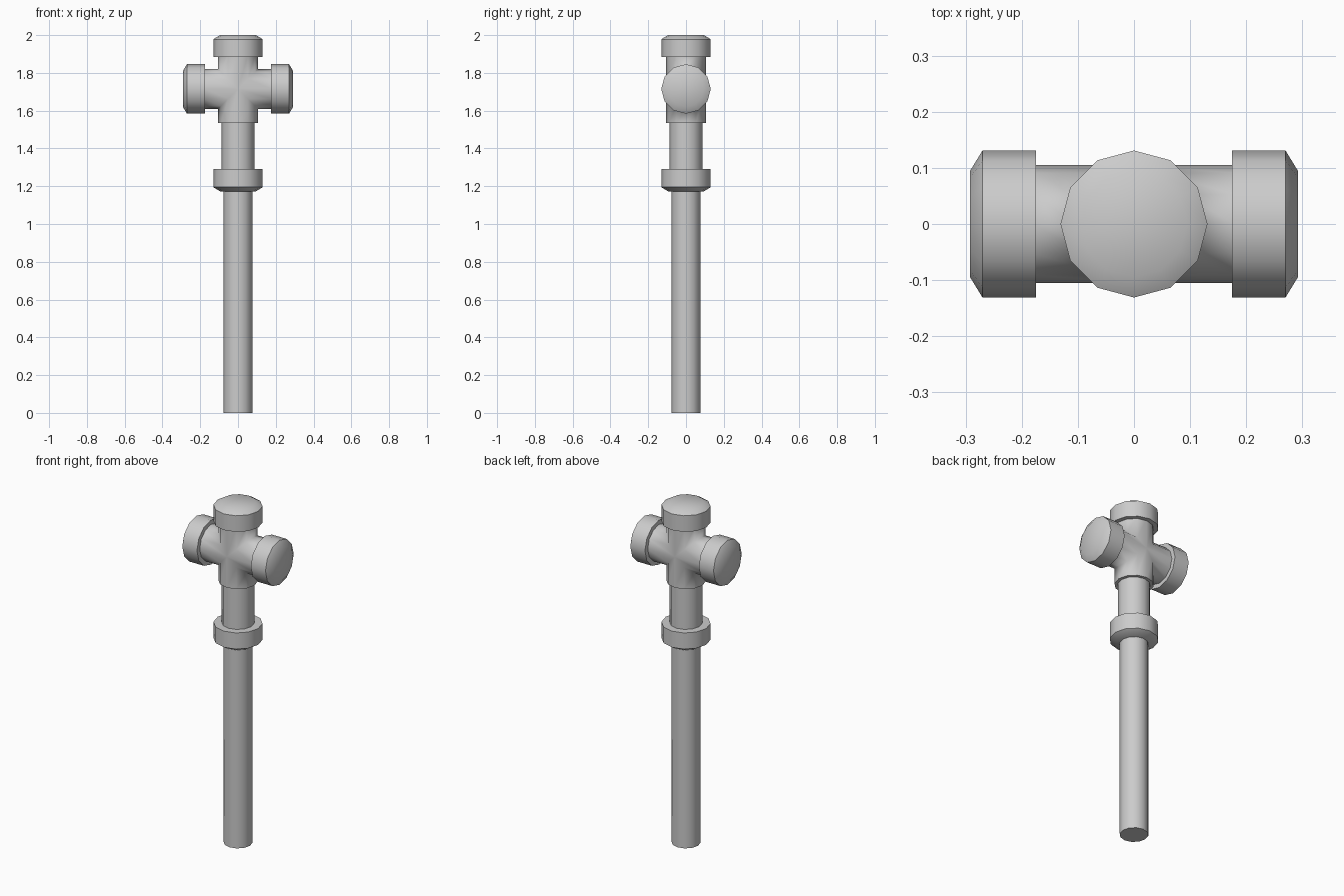
import bpy, bmesh
from math import sin, cos, pi, radians
from mathutils import Matrix, Vector

default = bpy.data.objects.get("Cube")
if default:
    bpy.data.objects.remove(default, do_unlink=True)

SIDES = 12
CENTRE_Z = 1.715

metal = bpy.data.materials.new("grey metal")
metal.use_nodes = True
colour = (0.6, 0.6, 0.6, 1)
metal.diffuse_color = colour
metal.node_tree.nodes["Principled BSDF"].inputs["Base Color"].default_value = colour


def finish(name, bm, angle):
    bmesh.ops.recalc_face_normals(bm, faces=bm.faces)
    mesh = bpy.data.meshes.new(name)
    bm.to_mesh(mesh)
    bm.free()
    mesh.materials.append(metal)
    obj = bpy.data.objects.new(name, mesh)
    bpy.context.collection.objects.link(obj)
    bpy.ops.object.select_all(action='DESELECT')
    obj.select_set(True)
    bpy.context.view_layer.objects.active = obj
    bpy.ops.object.shade_smooth_by_angle(angle=radians(angle))


def bridge(bm, a, b):
    for i in range(SIDES):
        j = (i + 1) % SIDES
        bm.faces.new((a[i], a[j], b[j], b[i]))


def turned(name, profile, matrix=Matrix()):
    """Closed solid of revolution about z from (radius, height) pairs."""
    bm = bmesh.new()
    rings = []
    for r, z in profile:
        rings.append([bm.verts.new((r * cos(2 * pi * i / SIDES),
                                    r * sin(2 * pi * i / SIDES), z))
                      for i in range(SIDES)])
    for a, b in zip(rings, rings[1:]):
        bridge(bm, a, b)
    bm.faces.new(rings[0])
    bm.faces.new(rings[-1])
    bm.transform(matrix)
    finish(name, bm, 40)


# Straight pipes
turned("lower_pipe", [(0.077, 0), (0.077, 1.19)])
turned("neck_pipe", [(0.087, 1.27), (0.087, 1.55)])

# Chamfered collar and end caps share one profile
cap = [(0.131, 0), (0.131, 0.095), (0.095, 0.117)]
turned("collar", cap, Matrix.Translation((0, 0, 1.29)) @ Matrix.Rotation(pi, 4, 'X'))
turned("top_cap", cap, Matrix.Translation((0, 0, 1.883)))
for name, side in (("left_cap", 1), ("right_cap", -1)):
    turned(name, cap, Matrix.Translation((side * 0.175, 0, CENTRE_Z))
           @ Matrix.Rotation(side * pi / 2, 4, 'Y'))

# Cross fitting: four arms mitred together at the centre
bm = bmesh.new()
radius = 0.105
for turn, length in enumerate((0.178, 0.18, 0.178, 0.18)):
    spin = Matrix.Rotation(turn * pi / 2, 3, 'Y')
    inner, outer = [], []
    for i in range(SIDES):
        y, z = radius * cos(2 * pi * i / SIDES), radius * sin(2 * pi * i / SIDES)
        inner.append(bm.verts.new(spin @ Vector((abs(z), y, z))))
        outer.append(bm.verts.new(spin @ Vector((length, y, z))))
    bridge(bm, inner, outer)
    # Flat arm end with a crisp rim
    for edge in bm.faces.new(outer).edges:
        edge.smooth = False
bmesh.ops.remove_doubles(bm, verts=bm.verts, dist=0.0005)
bm.transform(Matrix.Translation((0, 0, CENTRE_Z)))
finish("cross_fitting", bm, 180)
